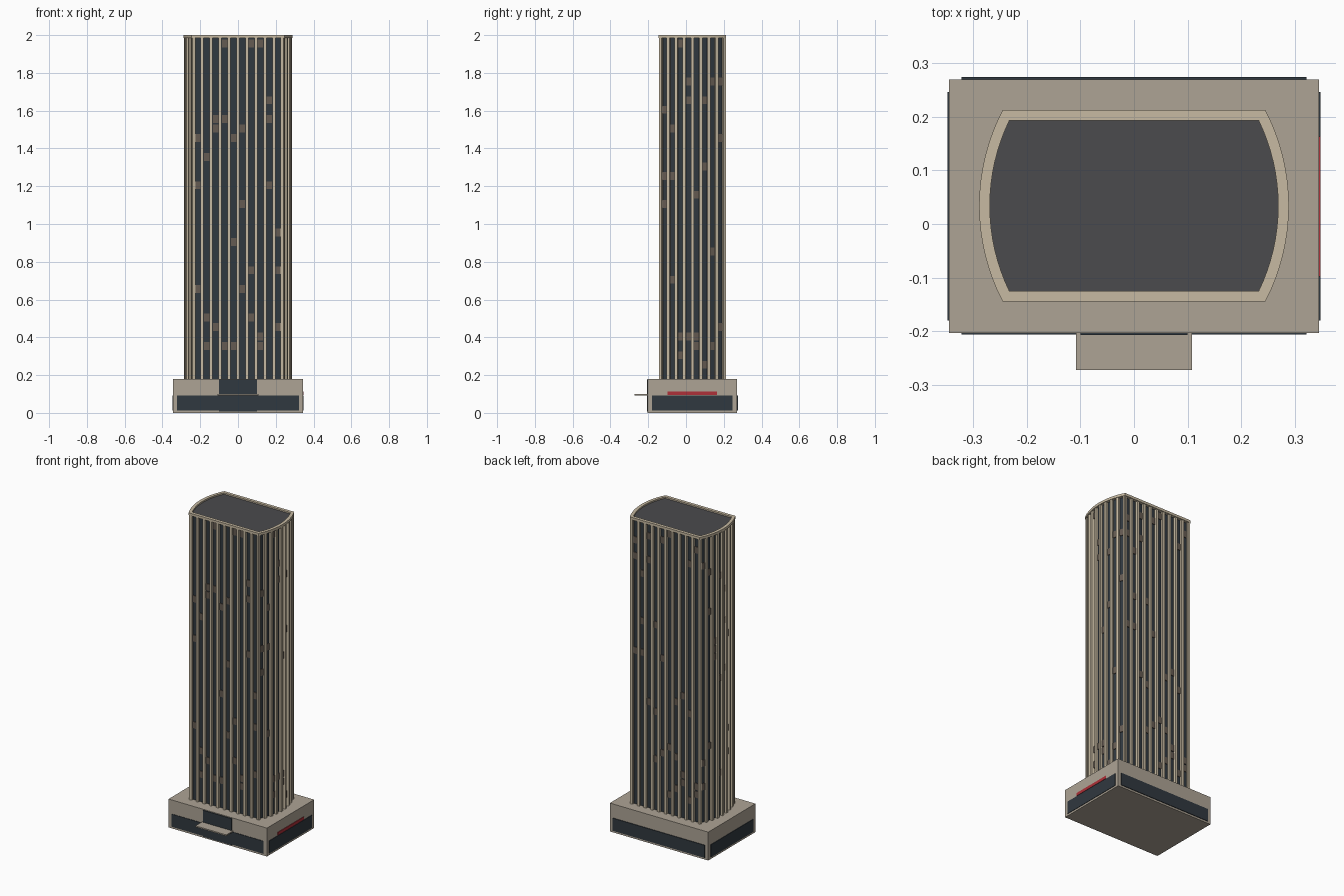
import bpy, bmesh, math, random
from mathutils import Matrix, Vector

if "Cube" in bpy.data.objects:
    bpy.data.objects.remove(bpy.data.objects["Cube"])

random.seed(7)


def material(name, rgb):
    m = bpy.data.materials.new(name)
    m.diffuse_color = (*rgb, 1)
    m.use_nodes = True
    m.node_tree.nodes["Principled BSDF"].inputs["Base Color"].default_value = m.diffuse_color
    return m


STONE = material("podium_stone", (0.42, 0.37, 0.30))
FIN = material("fin_limestone", (0.57, 0.49, 0.36))
GLASS = material("dark_glass", (0.03, 0.04, 0.05))
ROOF = material("roof_grey", (0.07, 0.07, 0.075))
BLIND = material("window_blind", (0.13, 0.105, 0.085))
RED = material("red_band", (0.42, 0.03, 0.04))


def finish(name, bm, mat):
    bmesh.ops.recalc_face_normals(bm, faces=bm.faces)
    me = bpy.data.meshes.new(name)
    bm.to_mesh(me)
    bm.free()
    me.materials.append(mat)
    ob = bpy.data.objects.new(name, me)
    bpy.context.collection.objects.link(ob)
    return ob


def add_box(bm, center, size, angle=0):
    mat = (Matrix.Translation(center) @ Matrix.Rotation(angle, 4, 'Z')
           @ Matrix.Diagonal((*size, 1)))
    bmesh.ops.create_cube(bm, size=1, matrix=mat)


def box(name, x, y, z, mat):
    bm = bmesh.new()
    add_box(bm, [(a + b) / 2 for a, b in (x, y, z)], [b - a for a, b in (x, y, z)])
    return finish(name, bm, mat)


# Tower plan: flat front and back, bowed ends, inset by d from the parapet edge
CY, HALF, RAD, CX = 0.034, 0.179, 0.386, -0.097


def corner_angle(d):
    return math.asin((HALF - d) / (RAD - d))


def outline(d, n=16):
    a, r = corner_angle(d), RAD - d
    end = [(CX + r * math.cos(t), r * math.sin(t))
           for t in (-a + 2 * a * i / n for i in range(n + 1))]
    return [(x, CY + y) for x, y in end] + [(-x, CY - y) for x, y in end]


def prism(name, d, z0, z1, mat):
    bm = bmesh.new()
    f = bm.faces.new([bm.verts.new((x, y, z0)) for x, y in outline(d)])
    ext = bmesh.ops.extrude_face_region(bm, geom=[f])
    bmesh.ops.translate(bm, vec=(0, 0, z1 - z0),
                        verts=[v for v in ext["geom"] if isinstance(v, bmesh.types.BMVert)])
    return finish(name, bm, mat)


def facade(d, steps):
    """Points (x, y, outward angle) on all four sides at the given bay positions."""
    pts = []
    hx = 0.237
    for i in steps(10):
        x = -hx + 2 * hx * i / 10
        pts += [(x, CY - HALF + d, -math.pi / 2), (x, CY + HALF - d, math.pi / 2)]
    a = corner_angle(0.012)
    for i in steps(8):
        t = -a + 2 * a * i / 8
        x, y = CX + (RAD - d) * math.cos(t), (RAD - d) * math.sin(t)
        pts += [(x, CY + y, t), (-x, CY - y, t + math.pi)]
    return pts


# Podium with glazed strips on each side
box("podium", (-0.345, 0.345), (-0.203, 0.27), (0, 0.18), STONE)
box("shopfront_front", (-0.322, 0.322), (-0.206, -0.19), (0.012, 0.092), GLASS)
box("shopfront_back", (-0.322, 0.322), (0.26, 0.274), (0.012, 0.092), GLASS)
for s, side in ((-1, "left"), (1, "right")):
    box("shopfront_" + side, sorted((s * 0.33, s * 0.348)), (-0.18, 0.246), (0.012, 0.092), GLASS)
box("red_fascia_band", (0.34, 0.348), (-0.098, 0.163), (0.094, 0.113), RED)

# Entrance
box("entrance_glass", (-0.1, 0.1), (-0.2075, -0.19), (0.008, 0.176), GLASS)
box("entrance_canopy", (-0.108, 0.108), (-0.272, -0.203), (0.092, 0.1), STONE)

# Tower shaft, roof and parapet ring
prism("tower_glass", 0.019, 0.17, 1.985, GLASS)
prism("roof", 0.0195, 1.975, 1.991, ROOF)
bm = bmesh.new()
rings = [[bm.verts.new((x, y, z)) for x, y in outline(d)]
         for d, z in ((0, 1.984), (0, 2.0), (0.02, 2.0), (0.02, 1.984))]
n = len(rings[0])
for k in range(4):
    a, b = rings[k], rings[(k + 1) % 4]
    for i in range(n):
        j = (i + 1) % n
        bm.faces.new((a[i], a[j], b[j], b[i]))
finish("parapet", bm, FIN)

# Vertical fins
bm = bmesh.new()
for x, y, t in facade(0.0125, lambda c: range(c + 1)):
    add_box(bm, (x, y, 1.08), (0.017, 0.016, 1.81), t)
finish("vertical_fins", bm, FIN)

# Scattered window blinds in the bays
bm = bmesh.new()
bays = facade(0.0175, lambda c: [i + 0.5 for i in range(c)])
for x, y, t in bays:
    for k in random.sample(range(36), 3):
        add_box(bm, (x, y, 0.205 + 0.05 * k), (0.006, 0.029, 0.042), t)
finish("window_blinds", bm, BLIND)
